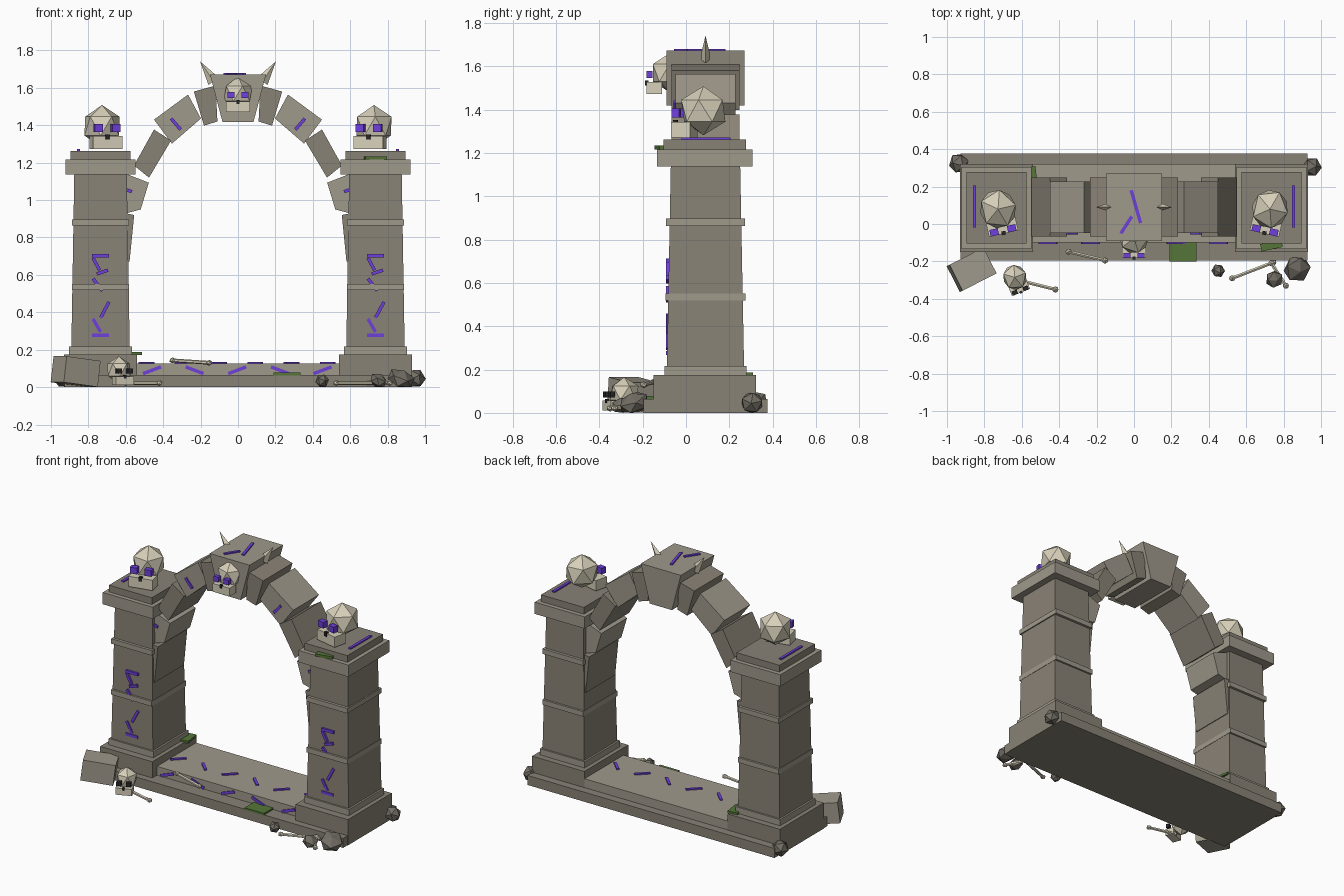
import bpy, bmesh
from math import radians
from mathutils import Matrix, Vector, Euler

if "Cube" in bpy.data.objects:
    bpy.data.objects.remove(bpy.data.objects["Cube"])

CY = 0.09   # depth centre of the gate


def material(name, r, g, b):
    m = bpy.data.materials.new(name)
    m.diffuse_color = (r, g, b, 1)
    m.use_nodes = True
    m.node_tree.nodes["Principled BSDF"].inputs["Base Color"].default_value = m.diffuse_color
    return m


STONE = material("stone", 0.25, 0.225, 0.18)
LIGHT = material("light_stone", 0.35, 0.32, 0.26)
ROCK = material("rock", 0.17, 0.155, 0.13)
BONE = material("bone", 0.68, 0.63, 0.49)
GLOW = material("violet_glow", 0.16, 0.05, 0.72)
MOSS = material("moss", 0.09, 0.18, 0.04)
DARK = material("dark", 0.02, 0.02, 0.02)


def finish(name, bm, mat, matrix=Matrix()):
    bmesh.ops.recalc_face_normals(bm, faces=bm.faces)
    me = bpy.data.meshes.new(name)
    bm.to_mesh(me)
    bm.free()
    me.transform(matrix)
    me.materials.append(mat)
    ob = bpy.data.objects.new(name, me)
    bpy.context.collection.objects.link(ob)
    return ob


def place(loc, rot=(0, 0, 0), scale=(1, 1, 1)):
    e = Euler([radians(a) for a in rot])
    return Matrix.LocRotScale(Vector(loc), e, Vector(scale))


def box(name, loc, size, mat, rot=(0, 0, 0), base=Matrix(), top=1.0):
    bm = bmesh.new()
    bmesh.ops.create_cube(bm, size=1)
    for v in bm.verts:
        if v.co.z > 0:
            v.co.x *= top
            v.co.y *= top
    return finish(name, bm, mat, base @ place(loc, rot, size))


def tier(name, x, half_x, half_y, z0, z1, mat, top=1.0, cy=CY):
    box(name, (x, cy, (z0 + z1) / 2), (2 * half_x, 2 * half_y, z1 - z0), mat, top=top)


def ball(name, loc, radii, mat, rot=(0, 0, 0), base=Matrix()):
    bm = bmesh.new()
    bmesh.ops.create_icosphere(bm, subdivisions=1, radius=1)
    return finish(name, bm, mat, base @ place(loc, rot, radii))


def cone(name, p, q, r1, r2, sides, mat):
    p, q = Vector(p), Vector(q)
    bm = bmesh.new()
    bmesh.ops.create_cone(bm, cap_ends=True, segments=sides, radius1=r1, radius2=r2,
                          depth=(q - p).length)
    rot = (q - p).to_track_quat('Z', 'Y')
    return finish(name, bm, mat, Matrix.LocRotScale((p + q) / 2, rot, None))


def rune(p, q, normal, width=0.018, depth=0.014):
    p, q, n = Vector(p), Vector(q), Vector(normal)
    x = (q - p).normalized()
    m = Matrix((x, n.cross(x), n)).transposed().to_4x4()
    m.translation = (p + q) / 2
    box("rune", (0, 0, 0), ((q - p).length, width, depth), GLOW, base=m)


def prism(name, pts, half_y, mat):
    bm = bmesh.new()
    f = bm.faces.new([bm.verts.new((x, CY - half_y, z)) for x, z in pts])
    r = bmesh.ops.extrude_face_region(bm, geom=[f])
    verts = [v for v in r["geom"] if isinstance(v, bmesh.types.BMVert)]
    bmesh.ops.translate(bm, verts=verts, vec=(0, 2 * half_y, 0))
    return finish(name, bm, mat)


def skull(name, loc, turn, s, eye_mat):
    m = place(loc, (0, 0, turn), (s, s, s))
    ball(name + "_cranium", (0, 0, 0), (0.108, 0.115, 0.113), BONE, base=m)
    box(name + "_jaw", (0, -0.09, -0.088), (0.16, 0.09, 0.07), BONE, base=m)
    box(name + "_nose", (0, -0.132, -0.058), (0.022, 0.02, 0.028), DARK, base=m)
    for sx in (-1, 1):
        box(name + "_eye", (sx * 0.048, -0.117, -0.01), (0.046, 0.036, 0.042), eye_mat, base=m)


def bone(p, q):
    cone("bone_shaft", p, q, 0.01, 0.01, 6, BONE)
    for e in (p, q):
        ball("bone_knob", e, (0.018, 0.018, 0.016), BONE)


# Floor slab and threshold step
tier("floor_slab", 0, 0.928, 0.286, 0, 0.065, STONE)
tier("threshold_step", 0, 0.56, 0.21, 0.065, 0.125, LIGHT, cy=0.11)

# Pillars: plinth, mouldings, tapered shaft, caps
UP, FRONT = (0, 0, 1), (0, -1, 0)
for s in (-1, 1):
    x = s * 0.735
    tier("plinth", x, 0.196, 0.236, 0, 0.175, STONE, cy=0.086)
    tier("base_moulding", x, 0.168, 0.19, 0.175, 0.217, LIGHT)
    tier("pillar_shaft", x, 0.156, 0.178, 0.217, 1.14, STONE, top=0.9)
    for z in (0.535, 0.88):
        tier("pillar_band", x, 0.153, 0.187 - z * 0.004, z - 0.017, z + 0.017, LIGHT)
    tier("pillar_cap", x, 0.188, 0.22, 1.137, 1.217, LIGHT, cy=0.086)
    tier("pillar_top", x, 0.161, 0.191, 1.217, 1.263, STONE, cy=0.086)
    skull("pillar_skull", (s * 0.727, 0.08, 1.395), -s * 13, 1, GLOW)
    rune((s * 0.853, -0.02, 1.265), (s * 0.853, 0.205, 1.265), UP)
    # zigzag runes on the pillar front
    for x0, z0, x1, z1 in ((-.045, .703, .045, .703), (-.04, .69, -.005, .625),
                           (-.02, .605, .04, .625), (-.04, .58, .01, .515),
                           (.0, .37, .045, .455), (-.04, .365, .0, .295),
                           (-.045, .277, .045, .277)):
        rune((x + x0, -0.086, z0), (x + x1, -0.086, z1), FRONT)

# Arch blocks: front outlines, mirrored to both sides
BLOCKS = [
    ((-.67, .69), (-.58, .67), (-.555, .92), (-.65, .94)),
    ((-.65, .915), (-.52, .95), (-.477, 1.093), (-.61, 1.145)),
    ((-.556, 1.185), (-.476, 1.12), (-.358, 1.318), (-.449, 1.377)),
    ((-.449, 1.43), (-.353, 1.302), (-.198, 1.436), (-.267, 1.564)),
    ((-.236, 1.58), (-.182, 1.398), (-.11, 1.42), (-.12, 1.612)),
]
for s in (-1, 1):
    for i, pts in enumerate(BLOCKS):
        prism("arch_block", [(-s * px, pz) for px, pz in pts],
              0.138 if i % 2 else 0.158, LIGHT if i % 2 else STONE)
    rune((s * 0.358, -0.05, 1.436), (s * 0.307, -0.05, 1.377), FRONT)
    rune((s * 0.605, -0.05, 1.058), (s * 0.567, -0.05, 1.045), FRONT)
    # horns on the keystone
    h = cone("horn", (s * 0.13, CY, 1.635), (s * 0.203, CY, 1.742), 0.034, 0, 4, BONE)
    for v in h.data.vertices:
        v.co.y = CY + (v.co.y - CY) * 0.75

# Keystone with its skull and runes
prism("keystone", [(-.083, 1.418), (.083, 1.418), (.15, 1.672), (-.15, 1.672)], 0.18, LIGHT)
skull("keystone_skull", (0, -0.075, 1.57), 0, 0.8, GLOW)
rune((-.015, .18, 1.673), (.035, .005, 1.673), UP)
rune((-.07, -.05, 1.673), (-.012, .04, 1.673), UP)

# Runes on the step: front face and tread
for i in range(5):
    x, d = -0.46 + i * 0.228, 0.018 if i % 2 == 0 else -0.018
    rune((x - 0.048, -0.1, 0.09 - d), (x + 0.048, -0.1, 0.09 + d), FRONT)
for i in range(6):
    x, d = -0.49 + i * 0.194, 0.035 if i % 2 else -0.035
    rune((x - 0.036, CY + d - 0.03, 0.126), (x + 0.036, CY - d - 0.03, 0.126), UP)

# Moss patches
box("moss", (0.262, -0.15, 0.07), (0.145, 0.1, 0.014), MOSS)
box("moss", (-0.555, 0.25, 0.18), (0.07, 0.11, 0.015), MOSS, (0, 0, 8))
box("moss", (0.735, -0.115, 1.225), (0.115, 0.04, 0.018), MOSS, (0, 0, 12))

# Fallen block, loose skull, bones and rubble
box("fallen_block", (-0.868, -0.245, 0.083), (0.205, 0.155, 0.14), LIGHT, (0, 7, 27))
skull("loose_skull", (-0.637, -0.285, 0.092), 22, 0.65, DARK)
bone((-0.6, -0.305, 0.022), (-0.42, -0.35, 0.022))
bone((-0.35, -0.148, 0.143), (-0.155, -0.195, 0.13))
bone((0.525, -0.29, 0.022), (0.745, -0.205, 0.022))
bone((0.735, -0.21, 0.03), (0.812, -0.33, 0.022))
for x, y, r, rz, turn in ((0.45, -0.25, 0.037, 0.034, 10), (0.75, -0.295, 0.05, 0.035, 40),
                          (0.872, -0.24, 0.078, 0.045, 15), (0.95, 0.305, 0.055, 0.047, 70),
                          (-0.935, 0.325, 0.056, 0.05, 25)):
    ball("rubble_rock", (x, y, rz), (r, r, rz * 1.1), ROCK, (25, 15, turn))

# Rest everything on the ground
for ob in bpy.context.collection.objects:
    for v in ob.data.vertices:
        v.co.z = max(v.co.z, 0)
